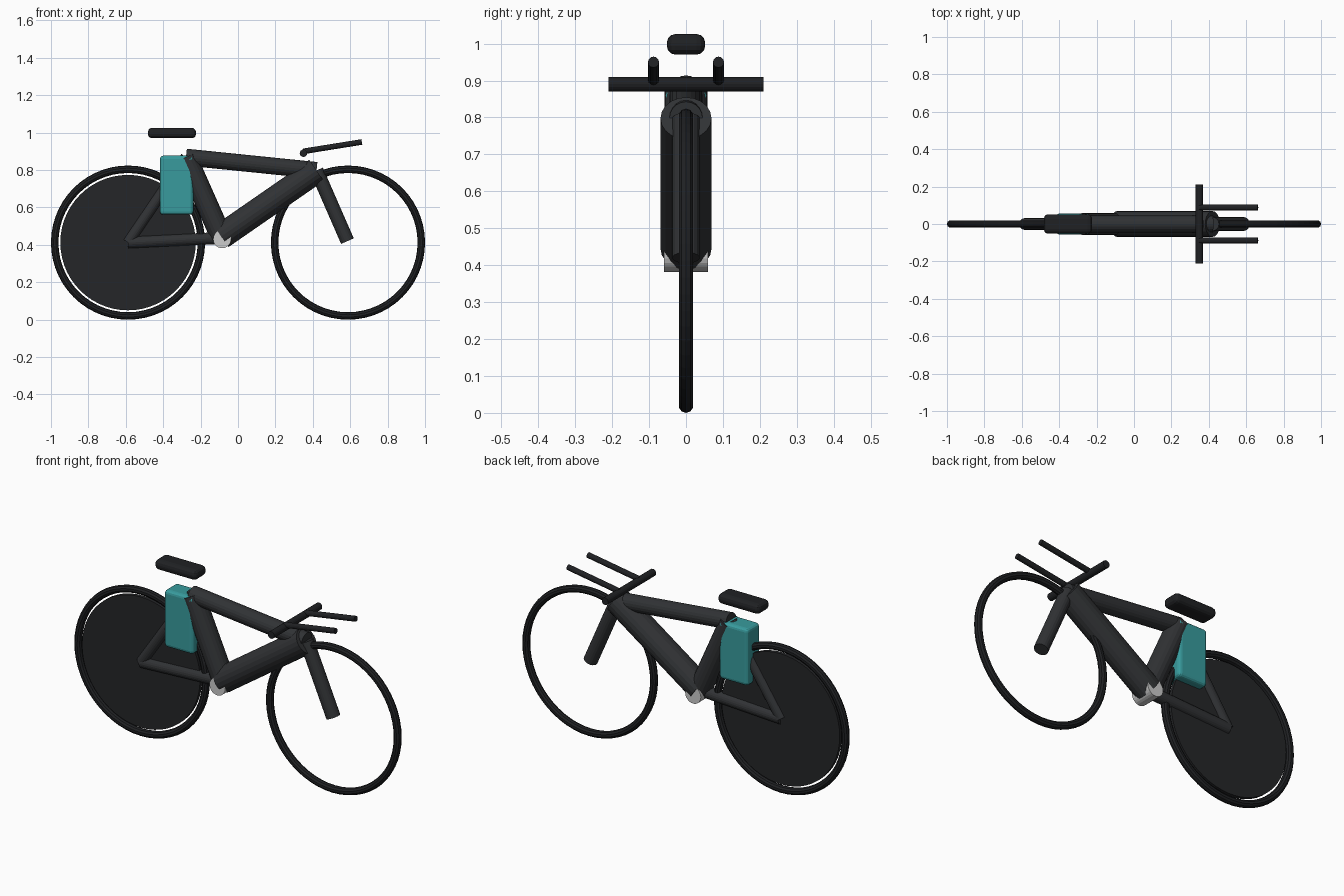
import bpy
from math import pi
from mathutils import Vector

if "Cube" in bpy.data.objects:
    bpy.data.objects.remove(bpy.data.objects["Cube"])


def material(name, r, g, b):
    m = bpy.data.materials.new(name)
    m.diffuse_color = (r, g, b, 1)
    m.use_nodes = True
    m.node_tree.nodes["Principled BSDF"].inputs["Base Color"].default_value = m.diffuse_color
    return m


FRAME = material("dark_frame", 0.03, 0.032, 0.035)
RUBBER = material("rubber", 0.014, 0.015, 0.017)
DISC = material("disc", 0.018, 0.019, 0.021)
TEAL = material("teal", 0.04, 0.33, 0.34)


def finish(name, mat):
    ob = bpy.context.object
    ob.name = name
    if mat:
        ob.data.materials.append(mat)
    return ob


def tube(name, a, b, radius, mat=FRAME, sides=20):
    a, b = Vector(a), Vector(b)
    d = b - a
    bpy.ops.mesh.primitive_cylinder_add(
        vertices=sides, radius=radius, depth=d.length, location=(a + b) / 2,
        rotation=d.to_track_quat('Z', 'Y').to_euler())
    return finish(name, mat)


def rounded_box(name, centre, size, bevel, segments, mat):
    bpy.ops.mesh.primitive_cube_add(size=1, location=centre)
    ob = finish(name, mat)
    ob.scale = size
    bpy.ops.object.transform_apply(location=False, rotation=False, scale=True)
    mod = ob.modifiers.new("round", 'BEVEL')
    mod.width = bevel
    mod.segments = segments
    return ob


# Shared joints of the frame
rear_hub = (-0.588, 0, 0.412)
front_hub = (0.585, 0, 0.42)
crank = (-0.09, 0, 0.445)
seat_joint = (-0.278, 0, 0.869)
head = (0.42, 0, 0.798)

# Tyres
for name, x in (("rear_tyre", -0.588), ("front_tyre", 0.588)):
    bpy.ops.mesh.primitive_torus_add(
        major_radius=0.392, minor_radius=0.02, major_segments=56, minor_segments=10,
        location=(x, 0, 0.412), rotation=(pi / 2, 0, 0))
    finish(name, RUBBER)

# Solid rear wheel disc
tube("rear_disc", (-0.588, -0.01, 0.412), (-0.588, 0.01, 0.412), 0.362, DISC, 56)

# Frame tubes and fork
tube("top_tube", seat_joint, head, 0.045)
tube("down_tube", crank, head, 0.069)
tube("seat_tube", seat_joint, crank, 0.058)
tube("chain_stay", rear_hub, (-0.085, 0, 0.437), 0.032)
tube("seat_stay", rear_hub, seat_joint, 0.03)
tube("fork", head, front_hub, 0.037)

# Bottom bracket
tube("bottom_bracket", (-0.085, -0.06, 0.43), (-0.085, 0.06, 0.43), 0.048, None, 24)

# Handlebar and forward extensions
tube("handlebar", (0.35, -0.21, 0.89), (0.35, 0.21, 0.89), 0.02, RUBBER, 16)
for side, y in (("right", -0.088), ("left", 0.088)):
    tube(side + "_extension", (0.35, y, 0.90), (0.662, y, 0.95), 0.015, RUBBER, 12)

# Saddle and storage box behind the seat tube
rounded_box("saddle", (-0.353, 0, 0.998), (0.258, 0.104, 0.056), 0.024, 3, RUBBER)
rounded_box("rear_box", (-0.328, 0, 0.719), (0.178, 0.112, 0.316), 0.018, 3, TEAL)
